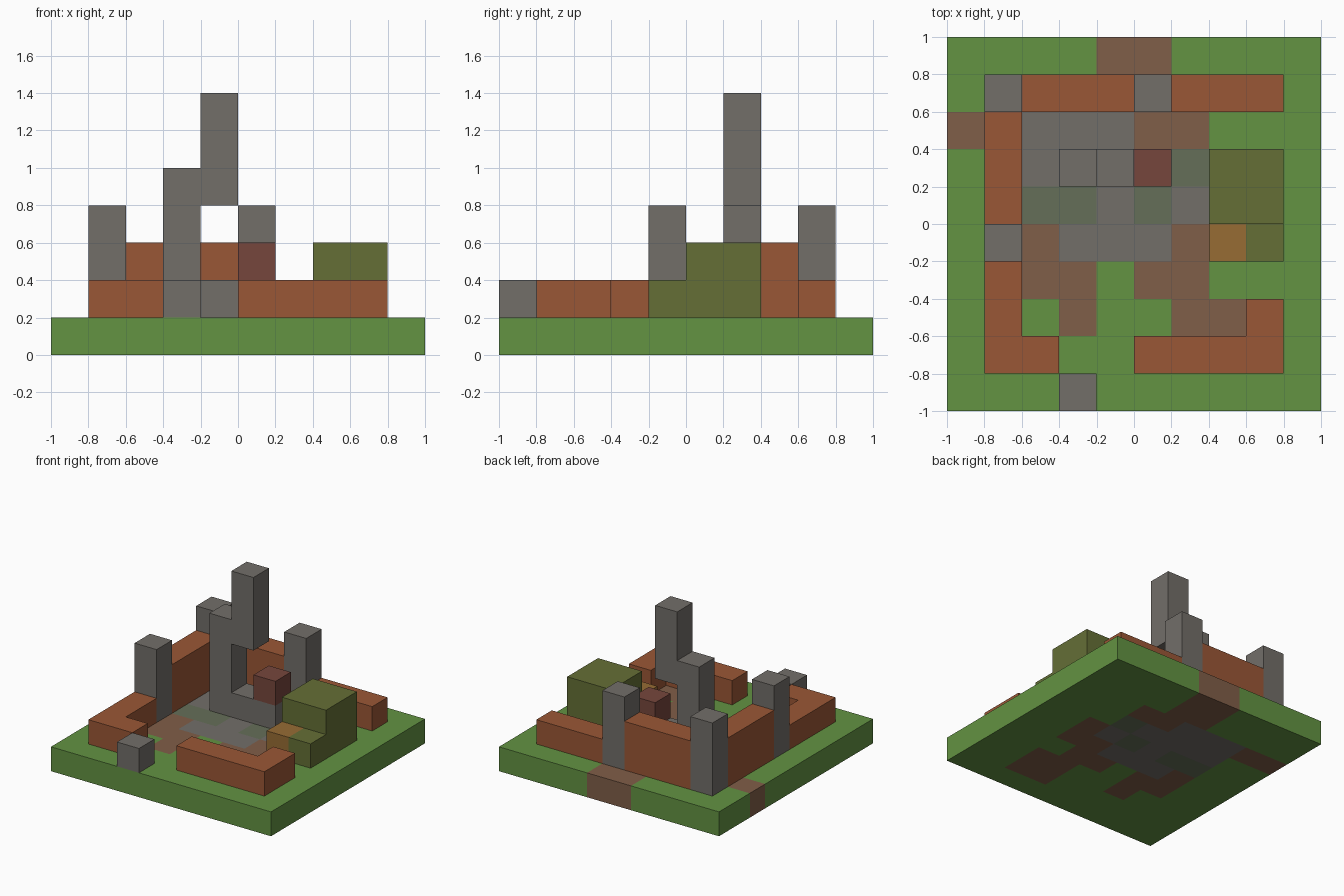
import bpy
import bmesh

cube = bpy.data.objects.get("Cube")
if cube:
    bpy.data.objects.remove(cube, do_unlink=True)

CELL = 0.2
GROUND = 0.2


def linear(c):
    return c / 12.92 if c <= 0.04045 else ((c + 0.055) / 1.055) ** 2.4


def material(name, code):
    rgb = [linear(v / 255) for v in bytes.fromhex(code)]
    mat = bpy.data.materials.new(name)
    mat.use_nodes = True
    mat.diffuse_color = (*rgb, 1)
    bsdf = next(n for n in mat.node_tree.nodes if n.type == 'BSDF_PRINCIPLED')
    bsdf.inputs["Base Color"].default_value = (*rgb, 1)
    bsdf.inputs["Roughness"].default_value = 0.9
    return mat


grass = material("grass_green", "639342")
dirt = material("dirt_brown", "805E48")
stone = material("stone_grey", "726E69")
moss = material("mossy_stone", "656F59")
brick = material("brick_orange", "9A5736")
leaf = material("leaf_olive", "656F36")
amber = material("amber", "976C34")
dark_red = material("dark_red", "76463C")


def finish(name, bm, mats):
    bmesh.ops.recalc_face_normals(bm, faces=bm.faces)
    mesh = bpy.data.meshes.new(name)
    bm.to_mesh(mesh)
    bm.free()
    for m in mats:
        mesh.materials.append(m)
    obj = bpy.data.objects.new(name, mesh)
    bpy.context.collection.objects.link(obj)
    return obj


def prism(name, mat, outline, low, high, upright=False):
    """Extrude an outline: along z, or along y when upright."""
    bm = bmesh.new()
    place = (lambda a, b: (a, low, b)) if upright else (lambda a, b: (a, b, low))
    face = bm.faces.new([bm.verts.new(place(a, b)) for a, b in outline])
    out = bmesh.ops.extrude_face_region(bm, geom=[face], use_keep_orig=True)
    verts = [v for v in out["geom"] if isinstance(v, bmesh.types.BMVert)]
    depth = high - low
    bmesh.ops.translate(bm, verts=verts, vec=(0, depth, 0) if upright else (0, 0, depth))
    return finish(name, bm, [mat])


def box(name, mat, x0, x1, y0, y1, top, low=GROUND):
    return prism(name, mat, [(x0, y0), (x1, y0), (x1, y1), (x0, y1)], low, top)


# Ground slab: one letter per cell, back row first
FLOOR = [
    "ggggddgggg",
    "ggggddgggg",
    "ddsssddggg",
    "ggssssmggg",
    "ggmmsmsdgg",
    "ggdsssddgg",
    "ggddgddggg",
    "gggdggddgg",
    "ggggggddgg",
    "gggggggggg",
]
bm = bmesh.new()
bmesh.ops.create_grid(bm, x_segments=10, y_segments=10, size=1)
out = bmesh.ops.extrude_face_region(bm, geom=bm.faces[:], use_keep_orig=True)
raised = [v for v in out["geom"] if isinstance(v, bmesh.types.BMVert)]
bmesh.ops.translate(bm, verts=raised, vec=(0, 0, GROUND))
for f in bm.faces:
    c = f.calc_center_median()
    col = min(9, max(0, int((c.x + 1) / CELL)))
    row = min(9, max(0, int((1 - c.y) / CELL)))
    f.material_index = "gdsm".index(FLOOR[row][col])
finish("ground_slab", bm, [grass, dirt, stone, moss])

# Low front walls with corner returns
prism("front_right_wall", brick,
      [(-.8, -.8), (-.4, -.8), (-.4, -.6), (-.6, -.6), (-.6, -.2), (-.8, -.2)], GROUND, .4)
prism("front_left_wall", brick,
      [(0, -.8), (.8, -.8), (.8, -.4), (.6, -.4), (.6, -.6), (0, -.6)], GROUND, .4)

# Tall side wall, tall back wall and low back wall
box("right_side_wall", brick, -.8, -.6, 0, .6, .6)
box("back_wall_tall", brick, -.6, 0, .6, .8, .6)
box("back_wall_low", brick, .2, .8, .6, .8, .4)

# Stone posts in the walls
for name, x, y in (("side_post", -.8, -.2), ("corner_post", -.8, .6), ("back_post", 0, .6)):
    box(name, stone, x, x + CELL, y, y + CELL, .8)
box("front_stone", stone, -.4, -.2, -1, -.8, .4)

# Ruined arch: foot and column in one piece, with the broken upper column
prism("arch_base", stone,
      [(-.4, .2), (.2, .2), (.2, .4), (-.2, .4), (-.2, 1), (-.4, 1)], .2, .4, upright=True)
box("arch_upper_column", stone, -.2, 0, .2, .4, 1.4, low=.8)
box("red_block", dark_red, 0, .2, .2, .4, .6, low=.4)

# Bush and the chest beside it
box("bush_tall", leaf, .4, .8, 0, .4, .6)
box("bush_low", leaf, .6, .8, -.2, 0, .4)
box("chest", amber, .4, .6, -.2, 0, .4)
